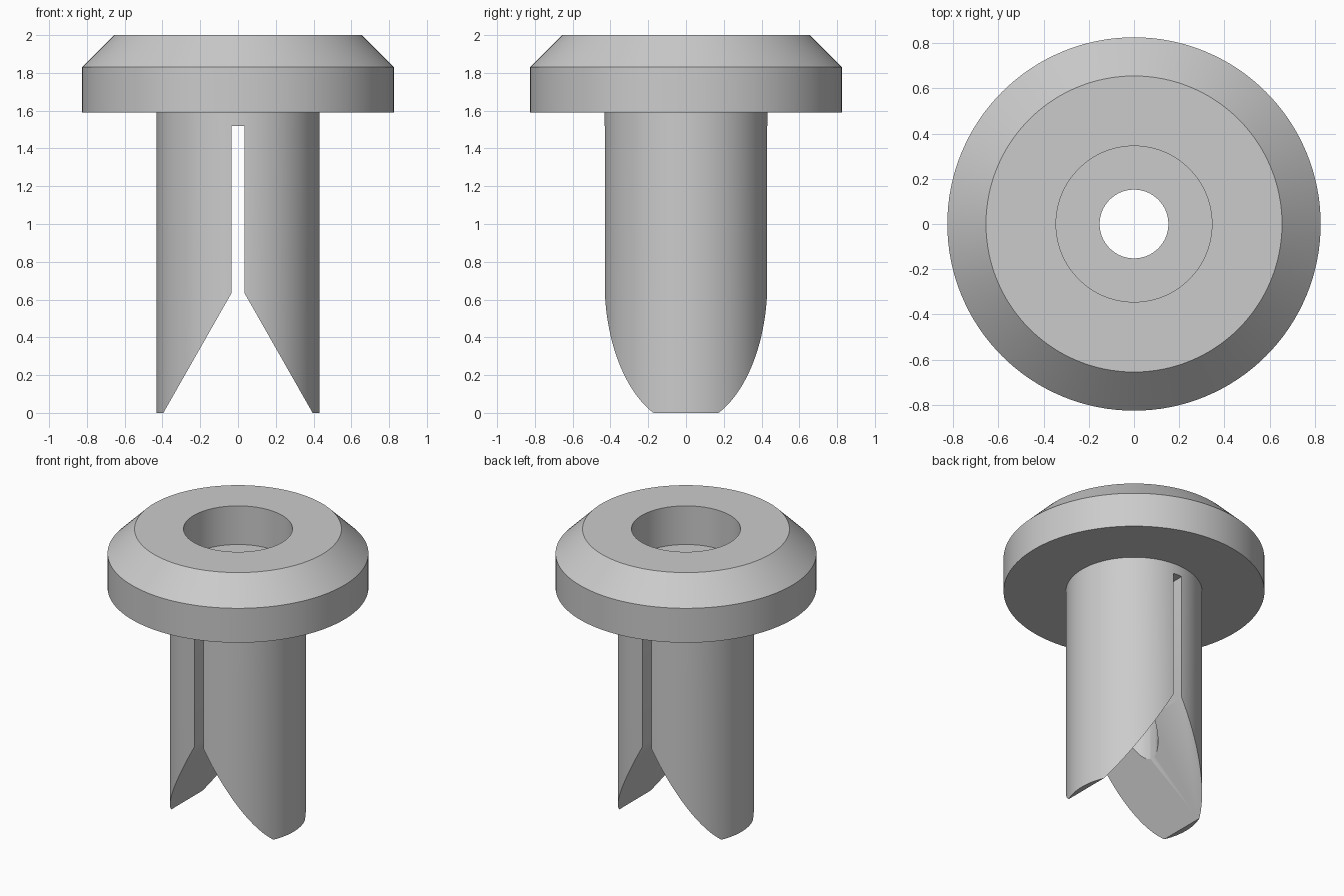
import bpy
import bmesh
import math

cube = bpy.data.objects.get("Cube")
if cube:
    bpy.data.objects.remove(cube, do_unlink=True)

# Material
grey = bpy.data.materials.new("plain grey")
grey.use_nodes = True
colour = (0.6, 0.6, 0.6, 1)
grey.diffuse_color = colour
grey.node_tree.nodes["Principled BSDF"].inputs["Base Color"].default_value = colour


def finish(name, bm):
    bmesh.ops.recalc_face_normals(bm, faces=bm.faces[:])
    mesh = bpy.data.meshes.new(name)
    bm.to_mesh(mesh)
    bm.free()
    mesh.materials.append(grey)
    obj = bpy.data.objects.new(name, mesh)
    bpy.context.collection.objects.link(obj)
    return obj


def lathe(name, profile, steps=128):
    bm = bmesh.new()
    verts = [bm.verts.new((r, 0, z)) for r, z in profile]
    edges = [bm.edges.new((v, verts[i - 1])) for i, v in enumerate(verts)]
    bmesh.ops.spin(bm, geom=verts + edges, axis=(0, 0, 1), cent=(0, 0, 0),
                   angle=math.tau, steps=steps, use_merge=True)
    bmesh.ops.remove_doubles(bm, verts=bm.verts[:], dist=0.0001)
    return finish(name, bm)


def prism(name, outline, depth):
    bm = bmesh.new()
    face = bm.faces.new([bm.verts.new((x, -depth, z)) for x, z in outline])
    moved = bmesh.ops.extrude_face_region(bm, geom=[face])["geom"]
    bmesh.ops.translate(bm, vec=(0, 2 * depth, 0),
                        verts=[v for v in moved if isinstance(v, bmesh.types.BMVert)])
    return finish(name, bm)


# Flanged sleeve with a chamfered head, a counterbore and a through bore
bore, shaft, flange, rim, recess = 0.152, 0.431, 0.826, 0.655, 0.345
sleeve = lathe("flanged_sleeve", [
    (bore, 0), (shaft, 0), (shaft, 1.59), (flange, 1.59), (flange, 1.83),
    (rim, 2), (recess, 2), (recess, 1.73), (bore, 1.73)])

# Narrow slot that widens into a V between the two prongs
slot, tip, v_top, drop = 0.034, 0.395, 0.635, 0.2
low = tip + drop * (tip - slot) / v_top
half = [(slot, 1.52), (slot, v_top), (low, -drop)]
cutter = prism("slot_cutter", half + [(-x, z) for x, z in reversed(half)], 0.7)
cutter.hide_render = True

cut = sleeve.modifiers.new("slot", 'BOOLEAN')
cut.operation = 'DIFFERENCE'
cut.solver = 'EXACT'
cut.object = cutter
bpy.ops.object.select_all(action='DESELECT')
bpy.context.view_layer.objects.active = sleeve
sleeve.select_set(True)
bpy.ops.object.modifier_apply(modifier=cut.name)
bpy.data.objects.remove(cutter, do_unlink=True)
bpy.ops.object.shade_smooth_by_angle(angle=math.radians(30))
